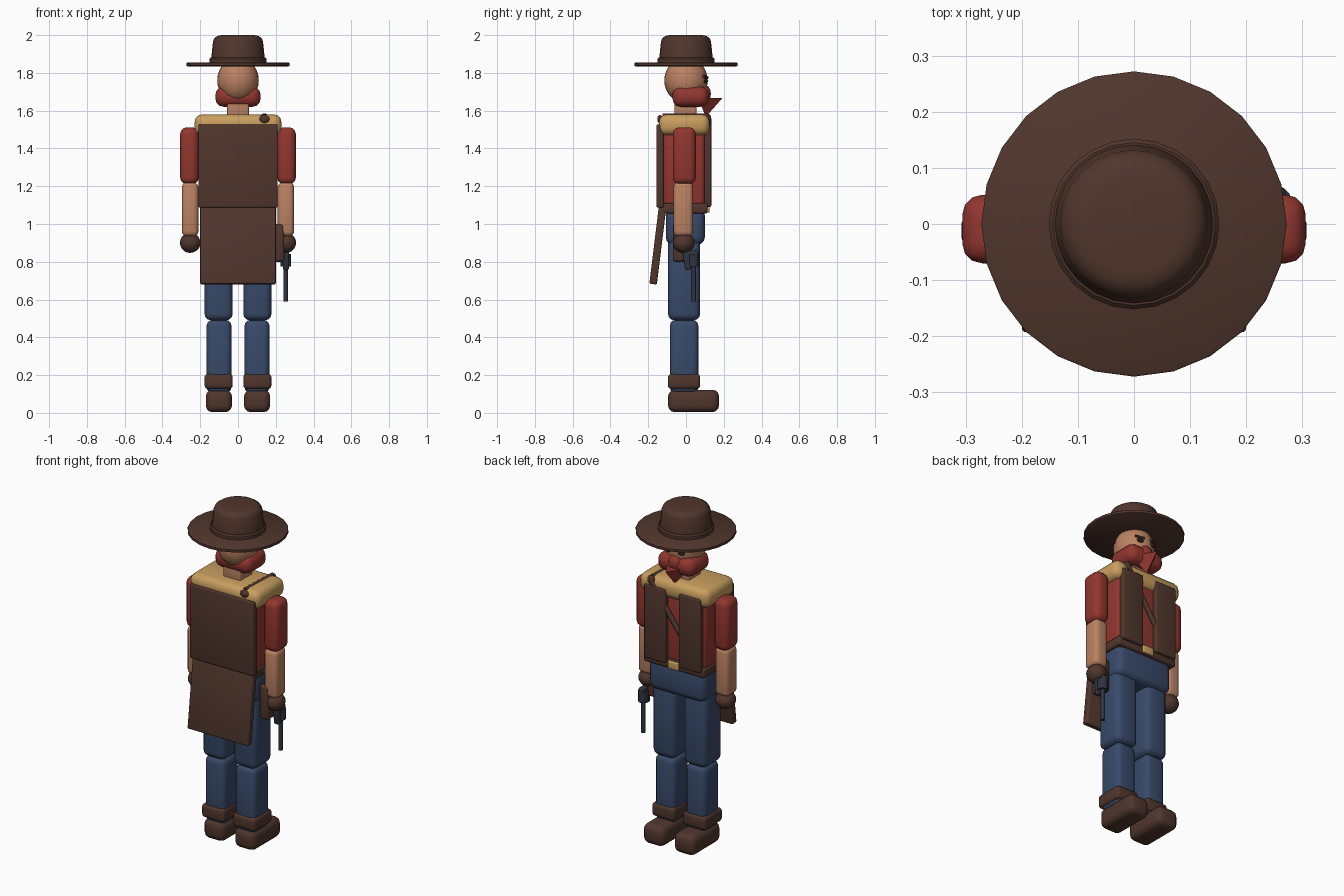
import bpy, bmesh, math
from mathutils import Matrix, Vector

if "Cube" in bpy.data.objects:
    bpy.data.objects.remove(bpy.data.objects["Cube"])


def srgb(r, g, b):
    f = lambda c: (c / 255 / 12.92) if c < 10 else ((c / 255 + 0.055) / 1.055) ** 2.4
    return (f(r), f(g), f(b), 1)


def mat(name, *rgb):
    m = bpy.data.materials.new(name)
    m.diffuse_color = srgb(*rgb)
    m.use_nodes = True
    m.node_tree.nodes["Principled BSDF"].inputs["Base Color"].default_value = m.diffuse_color
    return m


LEATHER = mat("dark_leather", 80, 54, 45)
RED = mat("red_cloth", 146, 54, 47)
TAN = mat("tan_cloth", 200, 158, 94)
SKIN = mat("skin", 187, 130, 98)
DENIM = mat("blue_denim", 56, 74, 106)
METAL = mat("gun_metal", 48, 52, 64)
DARK = mat("eye_dark", 40, 28, 26)


def finish(name, bm, material, angle=40):
    bmesh.ops.recalc_face_normals(bm, faces=bm.faces)
    for f in bm.faces:
        f.smooth = True
    me = bpy.data.meshes.new(name)
    bm.to_mesh(me)
    bm.free()
    me.set_sharp_from_angle(angle=math.radians(angle))
    me.materials.append(material)
    ob = bpy.data.objects.new(name, me)
    bpy.context.collection.objects.link(ob)
    return ob


def box(name, x, y, z, material, bevel=0.02, rot_x=0, seg=3):
    """Rounded box from (min, max) ranges, tilted about its centre."""
    bm = bmesh.new()
    bmesh.ops.create_cube(bm, size=1)
    size = [r[1] - r[0] for r in (x, y, z)]
    bmesh.ops.scale(bm, vec=size, verts=bm.verts)
    if bevel:
        bmesh.ops.bevel(bm, geom=bm.edges[:], offset=min(bevel, min(size) * 0.48),
                        segments=seg, profile=0.5, affect='EDGES')
    centre = Vector([sum(r) / 2 for r in (x, y, z)])
    bm.transform(Matrix.Translation(centre) @ Matrix.Rotation(rot_x, 4, 'X'))
    return finish(name, bm, material)


def ball(name, c, r, material, u=20, v=14):
    bm = bmesh.new()
    bmesh.ops.create_uvsphere(bm, u_segments=u, v_segments=v, radius=1)
    bm.transform(Matrix.Translation(c) @ Matrix.Diagonal((*r, 1)))
    return finish(name, bm, material)


def rod(name, a, b, r, material, seg=10):
    a, b = Vector(a), Vector(b)
    bm = bmesh.new()
    bmesh.ops.create_cone(bm, cap_ends=True, segments=seg, radius1=r, radius2=r,
                          depth=(b - a).length)
    rot = (b - a).to_track_quat('Z', 'Y').to_matrix().to_4x4()
    bm.transform(Matrix.Translation((a + b) / 2) @ rot)
    return finish(name, bm, material)


def lathe(name, profile, material, seg=24):
    """Closed solid turned about the z axis from (radius, z) points."""
    bm = bmesh.new()
    rings = [[bm.verts.new((r * math.cos(t), r * math.sin(t), z))
              for t in (math.tau * i / seg for i in range(seg))] for r, z in profile]
    for lo, hi in zip(rings, rings[1:]):
        for i in range(seg):
            j = (i + 1) % seg
            bm.faces.new((lo[i], lo[j], hi[j], hi[i]))
    bm.faces.new(rings[0])
    bm.faces.new(rings[-1])
    return finish(name, bm, material)


def sides(s, a, b):
    return tuple(sorted((s * a, s * b)))


# Hat
lathe("hat_brim", [(0.268, 1.835), (0.272, 1.838), (0.272, 1.852), (0.268, 1.855)], LEATHER)
lathe("hat_band", [(0.145, 1.85), (0.152, 1.856), (0.152, 1.874), (0.145, 1.882)], LEATHER)
lathe("hat_crown", [(0.143, 1.85), (0.141, 1.885), (0.132, 1.968), (0.124, 1.985),
                    (0.108, 1.996), (0.085, 2.0)], LEATHER)

# Head, neck and face covering
ball("head", (0, 0, 1.76), (0.11, 0.115, 0.122), SKIN)
box("neck", (-0.057, 0.057), (-0.06, 0.055), (1.56, 1.68), SKIN, 0.01)
box("bandana", (-0.12, 0.12), (-0.072, 0.12), (1.62, 1.728), RED, 0.045)
ball("bandana_nose", (0, 0.092, 1.69), (0.045, 0.04, 0.05), RED, 12, 8)
bm = bmesh.new()
tip = bm.verts.new((0, 0.105, 1.567))
top = [bm.verts.new((0.085 * math.sin(t), 0.107 + 0.085 * math.cos(t), 1.666))
       for t in (0, math.tau / 3, 2 * math.tau / 3)]
bm.faces.new(top)
for i in range(3):
    bm.faces.new((top[i], top[(i + 1) % 3], tip))
finish("bandana_point", bm, RED)

# Torso, shoulders, belt and hips
box("shirt", (-0.195, 0.195), (-0.122, 0.103), (1.09, 1.52), RED, 0.03)
box("shoulder_yoke", (-0.23, 0.23), (-0.143, 0.125), (1.47, 1.58), TAN, 0.04)
box("belt", (-0.2, 0.2), (-0.122, 0.115), (1.055, 1.11), LEATHER, 0.012)
box("belt_buckle", (-0.035, 0.035), (0.105, 0.125), (1.06, 1.105), TAN, 0.005)
box("hips", (-0.185, 0.185), (-0.107, 0.1), (0.89, 1.085), DENIM, 0.04)

# Long coat: back panel, tilted tail and two front panels
box("coat_back", (-0.21, 0.21), (-0.156, -0.118), (1.087, 1.527), LEATHER, 0.008)
box("coat_tail", (-0.2, 0.2), (-0.168, -0.128), (0.68, 1.11), LEATHER, 0.008,
    rot_x=-math.radians(7))

# Shoulder strap across the chest
rod("chest_strap", (0.145, 0.122, 1.555), (-0.15, 0.108, 1.12), 0.014, LEATHER)
rod("shoulder_strap", (0.135, -0.125, 1.572), (0.145, 0.112, 1.572), 0.013, LEATHER)
ball("strap_end_back", (0.14, -0.138, 1.555), (0.028, 0.014, 0.022), LEATHER, 12, 8)
ball("strap_end_front", (0.145, 0.12, 1.555), (0.024, 0.014, 0.028), LEATHER, 12, 8)

# Paired parts
for s, tag in ((1, "right"), (-1, "left")):
    box(f"coat_front_{tag}", sides(s, 0.045, 0.185), (0.098, 0.134), (1.09, 1.527), LEATHER, 0.008)
    ball(f"eye_{tag}", (s * 0.042, 0.104, 1.757), (0.022, 0.012, 0.012), DARK, 12, 8)
    rod(f"eyebrow_{tag}", (s * 0.02, 0.112, 1.775), (s * 0.068, 0.092, 1.782), 0.008, LEATHER, 8)
    box(f"upper_arm_{tag}", sides(s, 0.208, 0.306), (-0.07, 0.052), (1.21, 1.512), RED, 0.035)
    box(f"forearm_{tag}", sides(s, 0.21, 0.297), (-0.066, 0.037), (0.935, 1.22), SKIN, 0.025)
    ball(f"glove_{tag}", (s * 0.253, -0.012, 0.9), (0.056, 0.058, 0.053), LEATHER, 14, 10)
    box(f"thigh_{tag}", sides(s, 0.028, 0.177), (-0.095, 0.075), (0.49, 0.96), DENIM, 0.035)
    box(f"shin_{tag}", sides(s, 0.035, 0.166), (-0.085, 0.065), (0.105, 0.492), DENIM, 0.03)
    box(f"boot_cuff_{tag}", sides(s, 0.028, 0.177), (-0.096, 0.075), (0.127, 0.206), LEATHER, 0.018)
    box(f"boot_{tag}", sides(s, 0.032, 0.17), (-0.095, 0.175), (0.004, 0.122), LEATHER, 0.035)

# Holster and pistol pointing down
box("holster", (0.185, 0.245), (-0.07, 0.02), (0.8, 1.0), LEATHER, 0.015)
rod("pistol_barrel", (0.253, 0.04, 0.59), (0.253, 0.04, 0.8), 0.013, METAL)
rod("pistol_chamber", (0.253, 0.04, 0.775), (0.253, 0.04, 0.84), 0.028, METAL, 12)
box("pistol_frame", (0.238, 0.27), (0.005, 0.065), (0.79, 0.86), METAL, 0.008)
box("pistol_grip", (0.238, 0.27), (-0.012, 0.025), (0.758, 0.86), METAL, 0.008,
    rot_x=math.radians(8))
